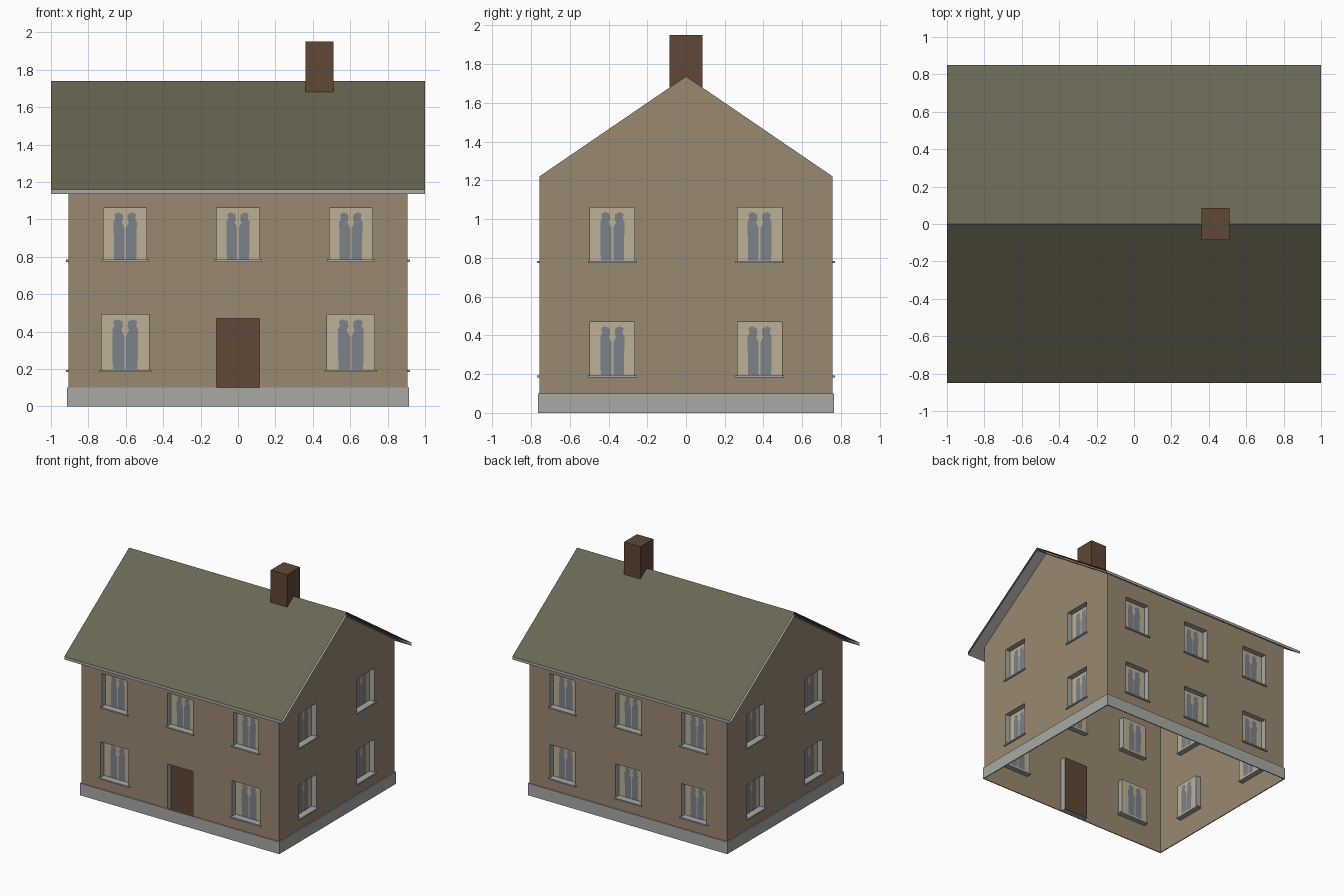
import bpy
import bmesh
from math import radians
from mathutils import Matrix, Vector

cube = bpy.data.objects.get("Cube")
if cube:
    bpy.data.objects.remove(cube, do_unlink=True)


def material(name, rgb):
    """Flat material from an sRGB colour, stored as linear values."""
    lin = [((c / 255 + 0.055) / 1.055) ** 2.4 for c in rgb] + [1.0]
    mat = bpy.data.materials.new(name)
    mat.use_nodes = True
    mat.diffuse_color = lin
    bsdf = mat.node_tree.nodes["Principled BSDF"]
    bsdf.inputs["Base Color"].default_value = lin
    bsdf.inputs["Roughness"].default_value = 0.9
    return mat


tan = material("tan plaster", (153, 136, 113))
stone = material("grey stone", (168, 170, 165))
olive = material("olive roof", (105, 102, 82))
brown = material("brown wood", (96, 72, 55))
cream = material("cream curtain", (188, 176, 150))
blue = material("blue grey glass", (124, 130, 138))

COLOURS = {"walls": tan, "window_reveals": stone, "window_sills": stone,
           "curtains": cream, "window_glass": blue, "front_door": brown,
           "foundation": stone, "roof_covering": olive,
           "roof_underside": stone, "chimney": brown}
parts = {name: bmesh.new() for name in COLOURS}


def face(part, points, frame=Matrix()):
    bm = parts[part]
    return bm.faces.new([bm.verts.new(frame @ Vector(p)) for p in points])


def box(part, low, high, frame=Matrix()):
    low, high = Vector(low), Vector(high)
    place = Matrix.Translation((low + high) / 2) @ Matrix.Diagonal((*(high - low), 1))
    bmesh.ops.create_cube(parts[part], size=1, matrix=frame @ place)


def sheet(part, frame, u0, u1, z0, z1, depth=0.0):
    """Upright rectangle facing out of a wall."""
    face(part, [(u0, depth, z0), (u1, depth, z0), (u1, depth, z1), (u0, depth, z1)], frame)


# Main sizes
HALF_X, HALF_Y = 0.907, 0.757
ROOF_X, ROOF_Y = 1.0, 0.85
RIDGE, EAVE = 1.74, 1.16
SLOPE = (RIDGE - EAVE) / ROOF_Y
WALL_TOP = RIDGE - SLOPE * HALF_Y - 0.003
RECESS = 0.045

# Half of the gap between parted curtains: (width fraction, height fraction)
LOBE = [(0.02, 0.02), (0.26, 0.02), (0.27, 0.74), (0.23, 0.79), (0.25, 0.88),
        (0.17, 0.92), (0.06, 0.88), (0.05, 0.79), (0.08, 0.72), (0.02, 0.62)]


def reveal(frame, u0, u1, z0, z1):
    corners = [(u0, z0), (u1, z0), (u1, z1), (u0, z1)]
    for (a, b), (c, d) in zip(corners, corners[1:] + corners[:1]):
        face("window_reveals", [(a, 0, b), (c, 0, d), (c, RECESS, d), (a, RECESS, b)], frame)


def window(frame, u0, u1, z0, z1):
    reveal(frame, u0, u1, z0, z1)
    sheet("curtains", frame, u0, u1, z0, z1, RECESS)
    mid, width, height = (u0 + u1) / 2, u1 - u0, z1 - z0
    for side in (1, -1):
        for layer in (1, -1):
            pts = [(mid + side * a * width, RECESS - layer * 0.004, z0 + b * height)
                   for a, b in LOBE]
            face("window_glass", pts if side == layer else pts[::-1], frame)
    box("window_sills", (u0 - 0.012, -0.012, z0 - 0.007),
        (u1 + 0.012, RECESS, z0 + 0.004), frame)


def wall(angle, half, distance, windows, door=None, gable=False):
    frame = Matrix.Rotation(radians(angle), 4, "Z") @ Matrix.Translation((0, -distance, 0))
    holes = windows + ([door] if door else [])
    us = sorted({-half, half, *(u for h in holes for u in h[:2])})
    zs = sorted({0, WALL_TOP, *(z for h in holes for z in h[2:])})
    # Wall cells around the openings
    for u0, u1 in zip(us, us[1:]):
        for z0, z1 in zip(zs, zs[1:]):
            u, z = (u0 + u1) / 2, (z0 + z1) / 2
            if not any(h[0] < u < h[1] and h[2] < z < h[3] for h in holes):
                sheet("walls", frame, u0, u1, z0, z1)
    if gable:
        face("walls", [(-half, 0, WALL_TOP), (half, 0, WALL_TOP), (0, 0, RIDGE - 0.003)], frame)
    for w in windows:
        window(frame, *w)
    if door:
        reveal(frame, *door)
        sheet("front_door", frame, *door, RECESS)
    # Foundation course with a ledge on top
    out = 0.008
    sheet("foundation", frame, -half - out, half + out, 0, 0.1, -out)
    for z in (0.1, 0):
        ledge = [(-half - out, -out, z), (half + out, -out, z), (half, 0, z), (-half, 0, z)]
        face("foundation", ledge if z else ledge[::-1], frame)


def opening(centre, width, bottom, top):
    return (centre - width / 2, centre + width / 2, bottom, top)


UPPER, LOWER = (0.78, 1.06), (0.19, 0.47)
upper_row = [opening(c, 0.23, *UPPER) for c in (-0.603, 0, 0.603)]
front_lower = [opening(c, 0.255, 0.19, 0.49) for c in (-0.603, 0.603)]
back_lower = [opening(c, 0.23, *LOWER) for c in (-0.603, 0, 0.603)]
side_rows = [opening(c, 0.23, *row) for c in (-0.38, 0.38) for row in (UPPER, LOWER)]

wall(0, HALF_X, HALF_Y, upper_row + front_lower, door=opening(0, 0.23, 0, 0.47))
wall(180, HALF_X, HALF_Y, upper_row + back_lower)
for turn in (90, 270):
    wall(turn, HALF_Y, HALF_X, side_rows, gable=True)

# Roof: thin covering, underside and eave boards on each slope
DROP = 0.024
for turn in (0, 180):
    frame = Matrix.Rotation(radians(turn), 4, "Z")
    slope = [(-ROOF_X, -ROOF_Y, EAVE), (ROOF_X, -ROOF_Y, EAVE),
             (ROOF_X, 0, RIDGE), (-ROOF_X, 0, RIDGE)]
    face("roof_covering", slope, frame)
    face("roof_underside", [(x, y, z - DROP) for x, y, z in reversed(slope)], frame)
    sheet("roof_underside", frame, -ROOF_X, ROOF_X, EAVE - DROP, EAVE, -ROOF_Y)

# Chimney
box("chimney", (0.36, -0.085, 1.66), (0.51, 0.085, 1.95))

# Turn each part into an object
for name, bm in parts.items():
    bmesh.ops.remove_doubles(bm, verts=bm.verts[:], dist=0.0005)
    mesh = bpy.data.meshes.new(name)
    bm.to_mesh(mesh)
    bm.free()
    mesh.materials.append(COLOURS[name])
    bpy.context.scene.collection.objects.link(bpy.data.objects.new(name, mesh))
